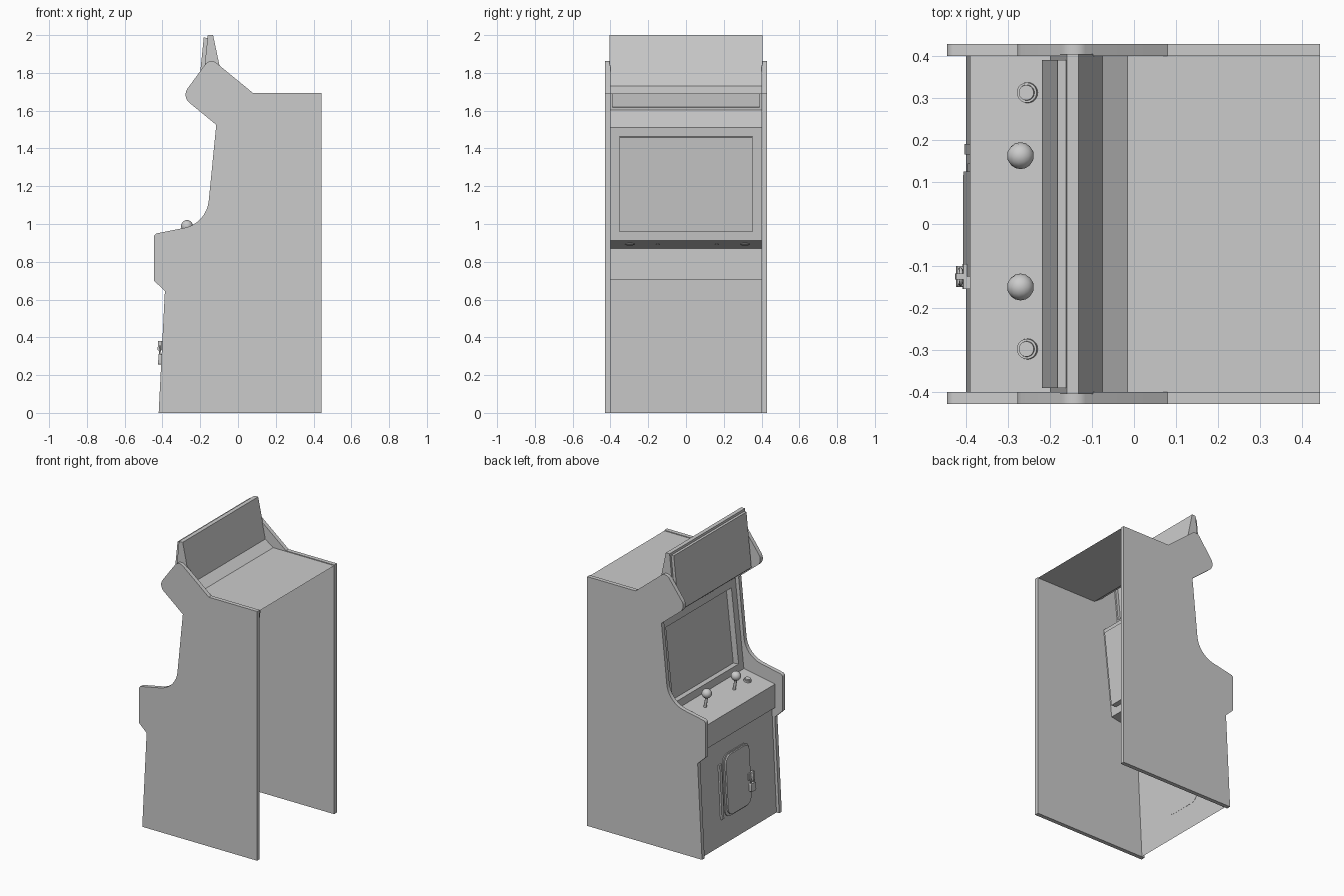
import bpy, bmesh, math
from mathutils import Vector, Matrix

if "Cube" in bpy.data.objects:
    bpy.data.objects.remove(bpy.data.objects["Cube"])

W = 0.4  # half width between the side panels


def finish(bm, name, matrix=None, smooth=False, recalc=True):
    if recalc:
        bmesh.ops.recalc_face_normals(bm, faces=bm.faces)
    me = bpy.data.meshes.new(name)
    bm.to_mesh(me)
    bm.free()
    ob = bpy.data.objects.new(name, me)
    bpy.context.collection.objects.link(ob)
    if matrix:
        ob.matrix_world = matrix
    if smooth:
        bpy.context.view_layer.objects.active = ob
        ob.select_set(True)
        bpy.ops.object.shade_smooth_by_angle(angle=math.radians(35))
        ob.select_set(False)
    return ob


def fillet(corners, steps=8):
    """Round each (a, b, radius) corner of a closed outline."""
    out = []
    for i, (a, b, r) in enumerate(corners):
        p = Vector((a, b))
        if r == 0:
            out.append(p)
            continue
        d1 = (Vector(corners[i - 1][:2]) - p).normalized()
        d2 = (Vector(corners[(i + 1) % len(corners)][:2]) - p).normalized()
        half = d1.angle(d2) / 2
        c = p + (d1 + d2).normalized() * (r / math.sin(half))
        t = r / math.tan(half)
        v1, v2 = p + d1 * t - c, p + d2 * t - c
        for k in range(steps + 1):
            out.append(c + v1.lerp(v2, k / steps).normalized() * r)
    return out


def prism(name, pts, axis, lo, hi, matrix=None, smooth=False):
    """Extrude an outline along x (points are y, z) or along y (points are x, z)."""
    bm = bmesh.new()
    place = (lambda p, h: (h, p[0], p[1])) if axis == 'x' else (lambda p, h: (p[0], h, p[1]))
    rings = [[bm.verts.new(place(p, h)) for p in pts] for h in (lo, hi)]
    n = len(pts)
    for r in rings:
        bm.faces.new(r)
    for i in range(n):
        j = (i + 1) % n
        bm.faces.new((rings[0][i], rings[0][j], rings[1][j], rings[1][i]))
    return finish(bm, name, matrix, smooth)


def sheet(name, pts, half=W, inset=None, depth=0):
    """Thin panel following an x-z path; faces[0] may get an inset pushed in or out."""
    bm = bmesh.new()
    rows = [(bm.verts.new((x, half, z)), bm.verts.new((x, -half, z))) for x, z in pts]
    faces = [bm.faces.new((a[0], a[1], b[1], b[0])) for a, b in zip(rows, rows[1:])]
    bm.normal_update()
    if inset:
        f = faces[0]
        bmesh.ops.inset_individual(bm, faces=[f], thickness=inset, use_even_offset=True)
        bm.normal_update()
        bmesh.ops.inset_individual(bm, faces=[f], thickness=0.0002, depth=depth)
    return finish(bm, name, recalc=False)


def frame(a, b):
    """Local frame on a sloped panel: z runs along it, -x points outward."""
    z = Vector((b[0] - a[0], 0, b[1] - a[1])).normalized()
    y = Vector((0, 1, 0))
    x = y.cross(z)
    m = Matrix((x, y, z)).transposed().to_4x4()
    m.translation = (a[0], 0, a[1])
    return m


def rect(y0, y1, z0, z1, r=0):
    return fillet([(y0, z0, r), (y1, z0, r), (y1, z1, r), (y0, z1, r)], 6)


# Side panels
side = fillet([(-0.42, 0, 0), (0.443, 0, 0), (0.443, 1.693, 0), (0.08, 1.693, 0),
               (-0.148, 1.88, 0.04), (-0.298, 1.675, 0.055), (-0.115, 1.525, 0),
               (-0.167, 1.003, 0.16), (-0.445, 0.947, 0.02), (-0.445, 0.70, 0),
               (-0.387, 0.645, 0)])
for s, label in ((1, "left"), (-1, "right")):
    prism("side_panel_" + label, side, 'y', *sorted((s * 0.4, s * 0.428)), smooth=True)

# Front, control and screen panels
low_a, low_b = (-0.40, 0.0), (-0.365, 0.71)
ctl_a, ctl_b = (-0.39, 0.87), (-0.155, 0.912)
screen_top, speaker_top = (-0.09, 1.512), (-0.20, 1.603)
sheet("lower_front_panel", [low_a, low_b])
sheet("control_box", [low_b, (-0.39, 0.71), ctl_a, ctl_b])
sheet("screen_bezel", [ctl_b, screen_top], inset=0.049, depth=-0.04)
sheet("speaker_panel", [screen_top, speaker_top])

# Roof and sign box with raised sign panel
box_top_a, box_top_b, box_back = (-0.16, 2.0), (-0.132, 2.0), (-0.075, 1.73)
sheet("roof", [box_back, (-0.015, 1.688), (0.443, 1.688)])
sheet("sign_box", [speaker_top, box_top_a, box_top_b, box_back], half=0.405,
      inset=0.015, depth=0.02)
for s, label in ((1, "left"), (-1, "right")):
    bm = bmesh.new()
    ring = [bm.verts.new((x, s * 0.405, z)) for x, z in
            (speaker_top, box_top_a, box_top_b, box_back)]
    bm.faces.new(ring if s > 0 else ring[::-1])
    finish(bm, "sign_box_end_" + label, recalc=False)

# Joysticks and buttons on the control slope
ctl = frame(ctl_a, ctl_b)


def turned(name, y, along, lo, hi, r1, r2, seg=16):
    bm = bmesh.new()
    m = Matrix.Translation((-(lo + hi) / 2, y, along)) @ Matrix.Rotation(-math.pi / 2, 4, 'Y')
    bmesh.ops.create_cone(bm, cap_ends=True, segments=seg, radius1=r1, radius2=r2,
                          depth=hi - lo, matrix=m)
    return finish(bm, name, ctl, True)


for y, label in ((0.1625, "left"), (-0.15, "right")):
    turned("joystick_shaft_" + label, y, 0.135, -0.004, 0.09, 0.010, 0.008, 12)
    bm = bmesh.new()
    bmesh.ops.create_uvsphere(bm, u_segments=12, v_segments=8, radius=0.032,
                              matrix=Matrix.Translation((-0.096, y, 0.139)))
    finish(bm, "joystick_ball_" + label, ctl, True)
for y, label in ((0.3125, "left"), (-0.2975, "right")):
    turned("button_rim_" + label, y, 0.139, -0.004, 0.012, 0.025, 0.024, 20)
    turned("button_cap_" + label, y, 0.139, 0.010, 0.019, 0.019, 0.018, 20)

# Coin door: frame plate, door, hinge strip
low = frame(low_a, low_b)
prism("coin_door_frame", rect(-0.135, 0.145, 0.165, 0.585, 0.055), 'x', -0.006, 0.001, low, True)
prism("coin_door", rect(-0.125, 0.125, 0.175, 0.575, 0.05), 'x', -0.016, -0.004, low, True)
prism("door_hinge", rect(0.165, 0.19, 0.175, 0.54), 'x', -0.012, 0.001, low)

# Latch and padlock
prism("latch_strap", rect(-0.155, -0.095, 0.335, 0.378), 'x', -0.024, -0.006, low)
prism("latch_staple", rect(-0.132, -0.118, 0.33, 0.38), 'x', -0.042, -0.022, low)
prism("padlock_body", rect(-0.15, -0.10, 0.255, 0.31, 0.008), 'x', -0.036, -0.018, low, True)
cu = bpy.data.curves.new("padlock_shackle", 'CURVE')
cu.dimensions = '3D'
cu.bevel_depth = 0.004
cu.bevel_resolution = 2
sp = cu.splines.new('POLY')
arc = [(-0.143, 0.305)] + [(-0.125 - 0.018 * math.cos(math.pi * k / 8),
                            0.335 + 0.018 * math.sin(math.pi * k / 8)) for k in range(9)]
arc.append((-0.107, 0.305))
sp.points.add(len(arc) - 1)
for p, (y, z) in zip(sp.points, arc):
    p.co = (-0.029, y, z, 1)
shackle = bpy.data.objects.new("padlock_shackle", cu)
bpy.context.collection.objects.link(shackle)
shackle.matrix_world = low
